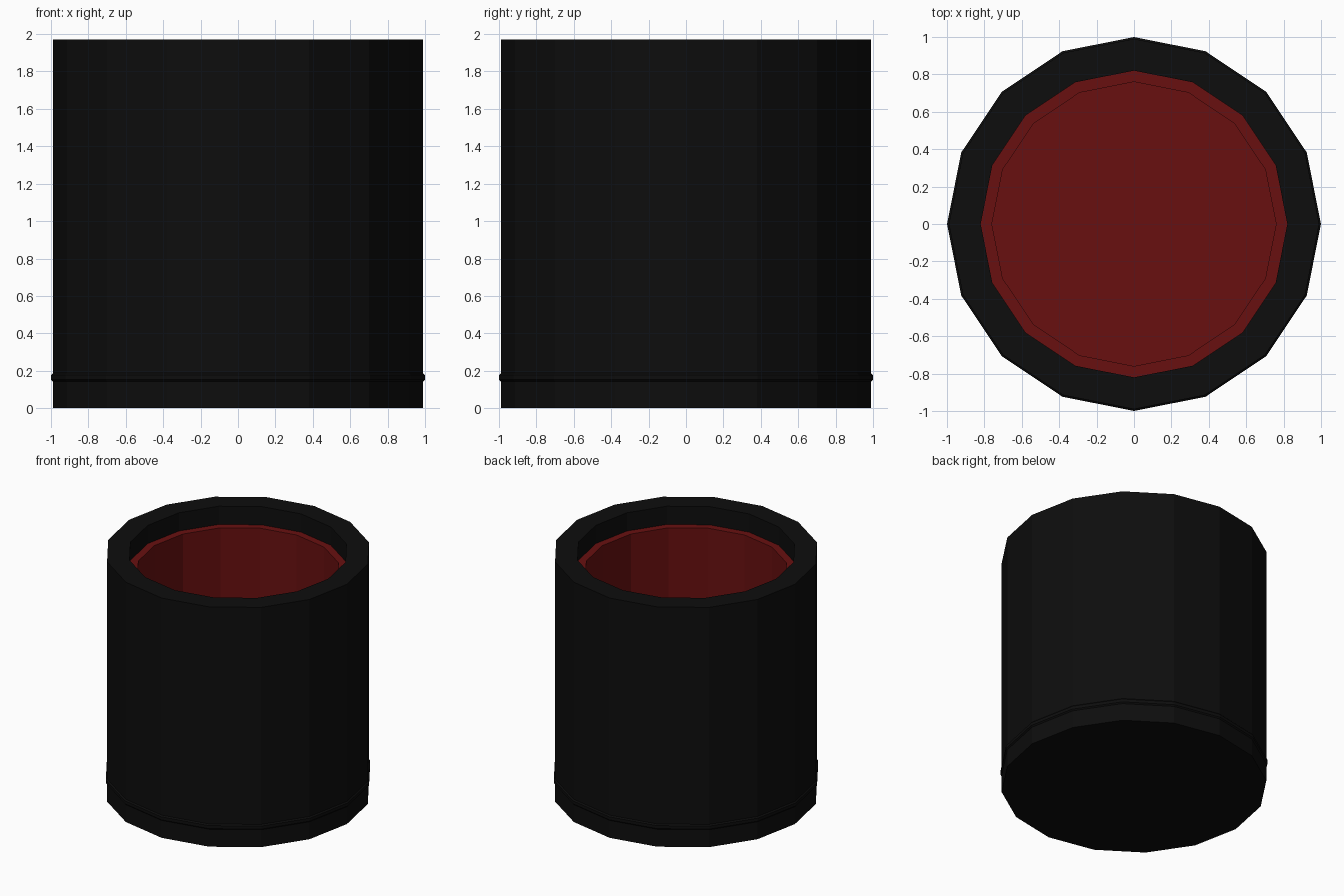
import bpy, bmesh
from math import cos, sin, tau

if "Cube" in bpy.data.objects:
    bpy.data.objects.remove(bpy.data.objects["Cube"])

SIDES = 16


def material(name, rgb):
    m = bpy.data.materials.new(name)
    m.diffuse_color = (*rgb, 1)
    m.use_nodes = True
    m.node_tree.nodes["Principled BSDF"].inputs["Base Color"].default_value = m.diffuse_color
    return m


def lathe(name, profile, mat, closed=False):
    """Revolve (radius, z) points around z; radius 0 becomes a centre point."""
    bm = bmesh.new()
    rings = []
    for r, z in profile:
        if r == 0:
            rings.append([bm.verts.new((0, 0, z))] * SIDES)
        else:
            rings.append([bm.verts.new((r * cos(tau * i / SIDES), r * sin(tau * i / SIDES), z))
                          for i in range(SIDES)])
    pairs = list(zip(rings, rings[1:]))
    if closed:
        pairs.append((rings[-1], rings[0]))
    for a, b in pairs:
        for i in range(SIDES):
            j = (i + 1) % SIDES
            corners = dict.fromkeys((a[i], a[j], b[j], b[i]))
            bm.faces.new(list(corners))
    mesh = bpy.data.meshes.new(name)
    bm.to_mesh(mesh)
    bm.free()
    mesh.materials.append(mat)
    obj = bpy.data.objects.new(name, mesh)
    bpy.context.collection.objects.link(obj)
    return obj


black = material("black_leather", (0.004, 0.004, 0.004))
red = material("red_felt", (0.14, 0.005, 0.005))

# Outer cup: base, wall, rim and the short black lip inside the mouth
lathe("cup_shell", [(0, 0), (0.99, 0), (0.99, 1.97), (0.82, 1.97), (0.82, 1.82)], black)

# Lining: step below the lip, inner wall and floor
lathe("cup_lining", [(0.82, 1.82), (0.76, 1.82), (0.76, 0.15), (0, 0.15)], red)

# Raised band near the base
band = [(0.97 + 0.032 * cos(tau * (k + 0.5) / 8), 0.165 + 0.032 * sin(tau * (k + 0.5) / 8))
        for k in range(8)]
lathe("base_band", band, black, closed=True)
